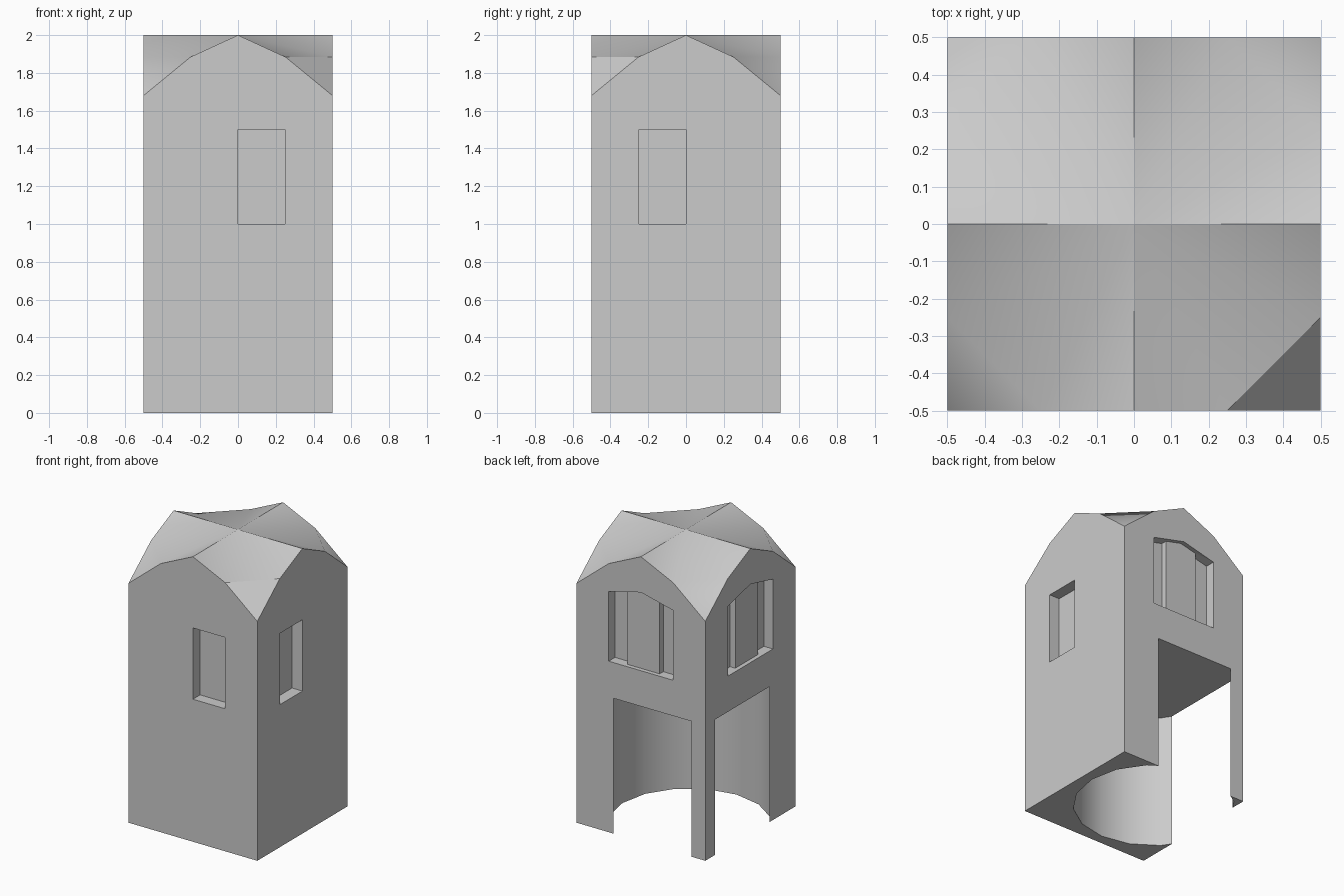
import bpy, bmesh, math

if "Cube" in bpy.data.objects:
    bpy.data.objects.remove(bpy.data.objects["Cube"])

PEAK, SHOULDER, EAVE = 2.0, 1.885, 1.68


def make_object(name, verts, faces):
    bm = bmesh.new()
    vs = [bm.verts.new(v) for v in verts]
    for f in faces:
        bm.faces.new([vs[i] for i in f])
    bmesh.ops.recalc_face_normals(bm, faces=bm.faces)
    me = bpy.data.meshes.new(name)
    bm.to_mesh(me)
    bm.free()
    ob = bpy.data.objects.new(name, me)
    bpy.context.collection.objects.link(ob)
    return ob


def prism(name, bottom, top):
    """Closed solid between two matching outlines."""
    n = len(bottom)
    sides = [(i, (i + 1) % n, n + (i + 1) % n, n + i) for i in range(n)]
    return make_object(name, bottom + top, [tuple(range(n)), tuple(range(n, 2 * n))] + sides)


def wall_prism(name, outline, y0, y1, swap):
    """Prism through a front/back wall; swap mirrors it across the plan diagonal."""
    def place(u, y, z):
        return (-y, -u, z) if swap else (u, y, z)
    return prism(name, [place(u, y0, z) for u, z in outline],
                 [place(u, y1, z) for u, z in outline])


def combine(body, tool, op):
    mod = body.modifiers.new(tool.name, 'BOOLEAN')
    mod.operation, mod.object, mod.solver = op, tool, 'EXACT'
    bpy.context.view_layer.objects.active = body
    bpy.ops.object.modifier_apply(modifier=mod.name)
    bpy.data.objects.remove(tool, do_unlink=True)


# Tower body: square walls with a gable on each side and a cross-vaulted roof
side = [(-.5, EAVE), (-.25, SHOULDER), (0, PEAK), (.25, SHOULDER)]
verts = []
for k in range(4):
    c, s = round(math.cos(k * math.pi / 2)), round(math.sin(k * math.pi / 2))
    verts += [(c * u + s * .5, s * u - c * .5, z) for u, z in side]
verts += [(x, y, 0) for x, y in ((-.5, -.5), (.5, -.5), (.5, .5), (-.5, .5))]
verts.append((0, 0, PEAK))
faces = [(16, 17, 18, 19)]
for k in range(4):
    a = 4 * k
    nxt, prev = (a + 4) % 16, (a - 1) % 16
    faces += [(16 + k, 16 + (k + 1) % 4, nxt, a + 3, a + 2, a + 1, a),
              (20, a + 1, a + 2), (20, a + 2, a + 3),
              (20, prev, a + 1), (prev, a, a + 1)]
tower = make_object("tower", verts, faces)

# Round porch cut into the back left corner, leaving a thin corner post
ring = [(-.09 + .52 * math.cos(i * math.pi / 8), .09 + .52 * math.sin(i * math.pi / 8))
        for i in range(16)]
combine(tower, prism("porch_cutter", [(x, y, -.2) for x, y in ring],
                     [(x, y, .95) for x, y in ring]), 'DIFFERENCE')

small = [(0, 1), (.25, 1), (.25, 1.5), (0, 1.5)]
arch = [(-.25, 1.2), (.25, 1.2), (.25, 1.69), (0, 1.75), (-.25, 1.69)]
panel = [(-.125, 1.15), (.125, 1.15), (.125, 1.79), (-.125, 1.79)]
for swap in (False, True):
    # Small recessed window, then arched recess with a raised middle panel
    combine(tower, wall_prism("window_cutter", small, -.6, -.42, swap), 'DIFFERENCE')
    combine(tower, wall_prism("arch_cutter", arch, .43, .6, swap), 'DIFFERENCE')
    combine(tower, wall_prism("arch_panel", panel, .40, .47, swap), 'UNION')

# Smooth roof and porch, crisp walls; one corner facet stays sharp
bpy.ops.object.select_all(action='DESELECT')
tower.select_set(True)
bpy.context.view_layer.objects.active = tower
bpy.ops.object.shade_smooth_by_angle(angle=math.radians(42))
me = tower.data
for e in me.edges:
    ends = [me.vertices[i].co for i in e.vertices]
    if all(abs(p.z - SHOULDER) < .001 and p.x > .2 and p.y < -.2 for p in ends):
        e.use_edge_sharp = True
